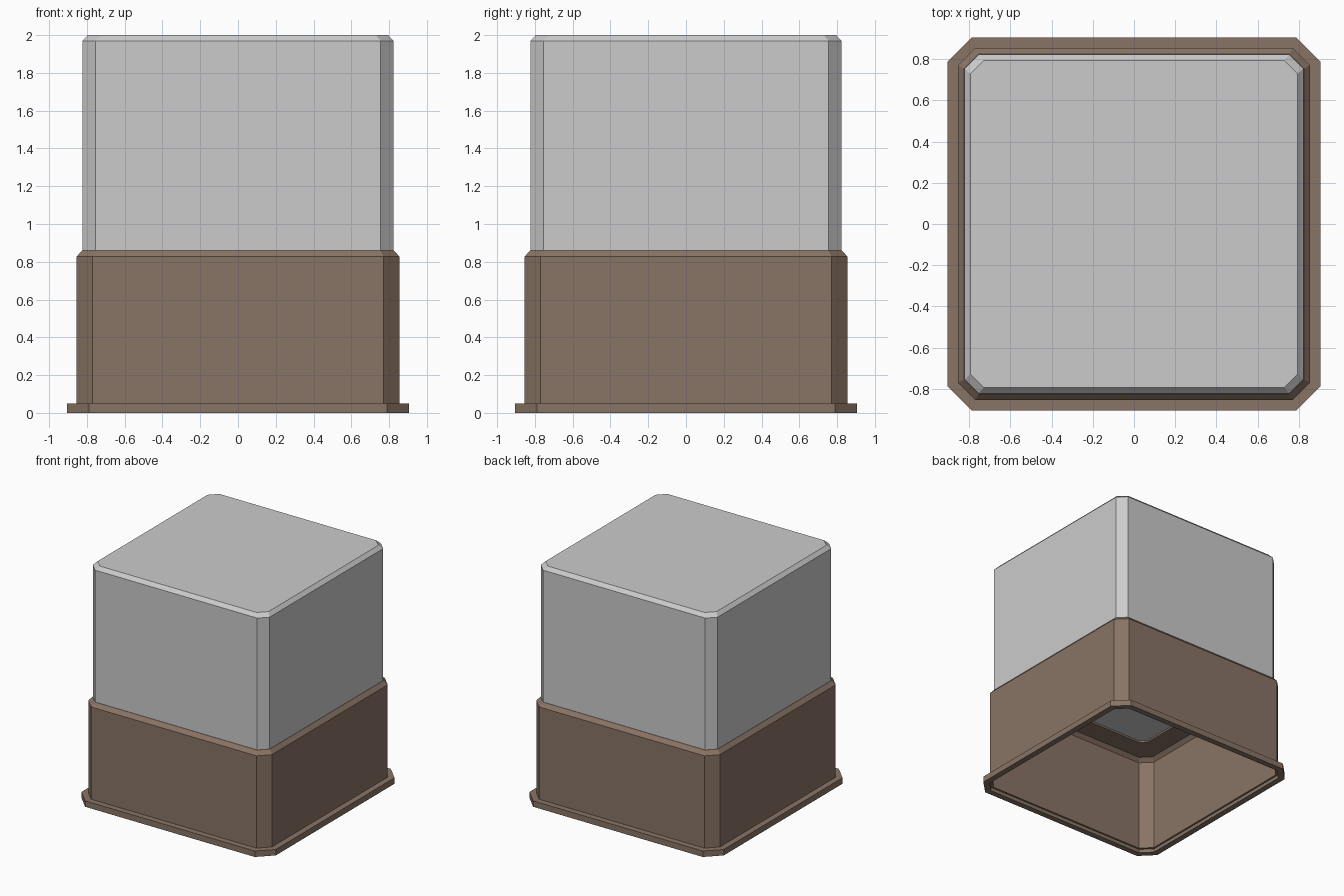
import bpy, bmesh

if "Cube" in bpy.data.objects:
    bpy.data.objects.remove(bpy.data.objects["Cube"])


def loft(name, profile, color=None):
    """Stack square rings with cut corners (half width, corner start, z), cap both ends."""
    bm = bmesh.new()
    rings = []
    for h, c, z in profile:
        pts = [(h, -c), (h, c), (c, h), (-c, h), (-h, c), (-h, -c), (-c, -h), (c, -h)]
        rings.append([bm.verts.new((x, y, z)) for x, y in pts])
    for a, b in zip(rings, rings[1:]):
        for i in range(8):
            j = (i + 1) % 8
            bm.faces.new((a[i], a[j], b[j], b[i]))
    bm.faces.new(rings[0][::-1])
    bm.faces.new(rings[-1])
    bmesh.ops.recalc_face_normals(bm, faces=bm.faces)
    me = bpy.data.meshes.new(name)
    bm.to_mesh(me)
    bm.free()
    ob = bpy.data.objects.new(name, me)
    bpy.context.collection.objects.link(ob)
    if color:
        mat = bpy.data.materials.new(name + "_color")
        mat.diffuse_color = color
        mat.use_nodes = True
        mat.node_tree.nodes["Principled BSDF"].inputs["Base Color"].default_value = mat.diffuse_color
        me.materials.append(mat)
    return ob


# Hollow base: from the recessed ceiling down the inside, round the flange, up the outside
loft("base_shell", [
    (0.63, 0.58, 0.90),
    (0.63, 0.58, 0.845),
    (0.81, 0.735, 0.845),
    (0.84, 0.755, 0.815),
    (0.84, 0.755, 0.03),
    (0.855, 0.77, 0.03),
    (0.855, 0.77, 0.0),
    (0.905, 0.79, 0.0),
    (0.905, 0.79, 0.05),
    (0.855, 0.77, 0.05),
    (0.855, 0.77, 0.827),
    (0.825, 0.755, 0.86),
    (0.64, 0.59, 0.86),
    (0.64, 0.59, 0.91),
], (0.25, 0.175, 0.13, 1))

# Upper block with a bevelled top edge
loft("upper_cover", [
    (0.823, 0.755, 0.86),
    (0.823, 0.755, 1.97),
    (0.795, 0.73, 2.0),
])
